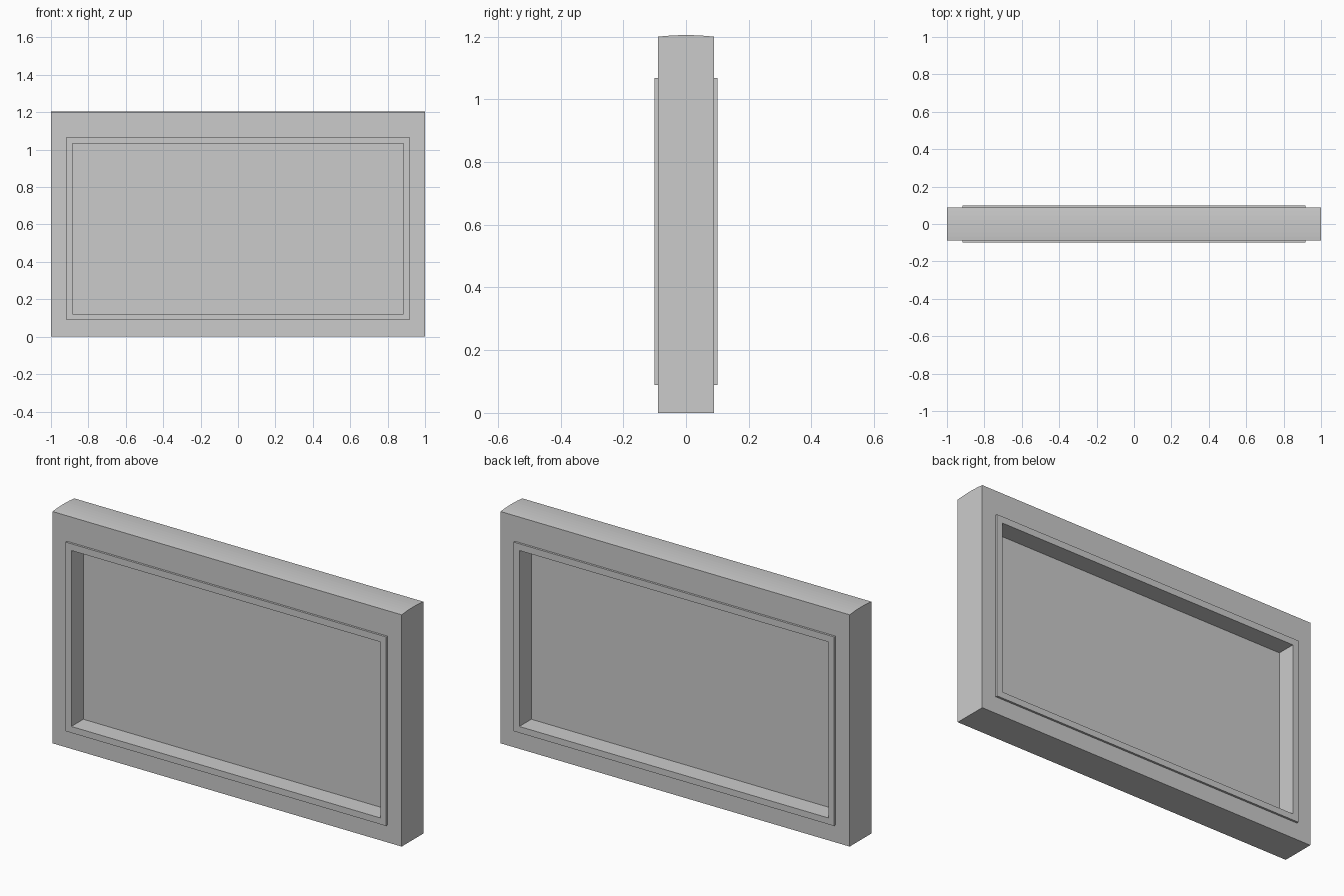
import bpy, bmesh
from math import cos, pi

if "Cube" in bpy.data.objects:
    bpy.data.objects.remove(bpy.data.objects["Cube"])


def extrude_profile(name, points, vec):
    """Solid made by extruding a closed 3D outline along vec."""
    bm = bmesh.new()
    face = bm.faces.new([bm.verts.new(p) for p in points])
    ext = bmesh.ops.extrude_face_region(bm, geom=[face])
    moved = [g for g in ext["geom"] if isinstance(g, bmesh.types.BMVert)]
    bmesh.ops.translate(bm, verts=moved, vec=vec)
    bmesh.ops.recalc_face_normals(bm, faces=bm.faces)
    mesh = bpy.data.meshes.new(name)
    bm.to_mesh(mesh)
    bm.free()
    ob = bpy.data.objects.new(name, mesh)
    bpy.context.collection.objects.link(ob)
    return ob


def slab(name, half_x, z0, z1, half_y):
    pts = [(-half_x, -half_y, z0), (half_x, -half_y, z0),
           (half_x, -half_y, z1), (-half_x, -half_y, z1)]
    return extrude_profile(name, pts, (0, 2 * half_y, 0))


def cut(target, cutter):
    mod = target.modifiers.new("opening", "BOOLEAN")
    mod.operation = "DIFFERENCE"
    mod.solver = "EXACT"
    mod.object = cutter
    cutter.hide_render = True
    cutter.hide_set(True)


# Outer frame with a slightly crowned top
D, H, CROWN, N = 0.089, 1.2, 0.005, 8
profile = [(-1, -D, 0), (-1, D, 0)]
for i in range(N + 1):
    t = 1 - 2 * i / N
    profile.append((-1, D * t, H + CROWN * (1 - t * t)))
frame = extrude_profile("outer_frame", profile, (2, 0, 0))
cut(frame, slab("frame_cutter", 0.918, 0.089, 1.068, 0.3))

# Raised inner trim, proud of the frame on both sides
trim = slab("inner_trim", 0.918, 0.089, 1.068, 0.1)
cut(trim, slab("trim_cutter", 0.885, 0.122, 1.033, 0.3))

# Thin central panel, recessed from both sides
slab("panel", 0.885, 0.122, 1.033, 0.002)
